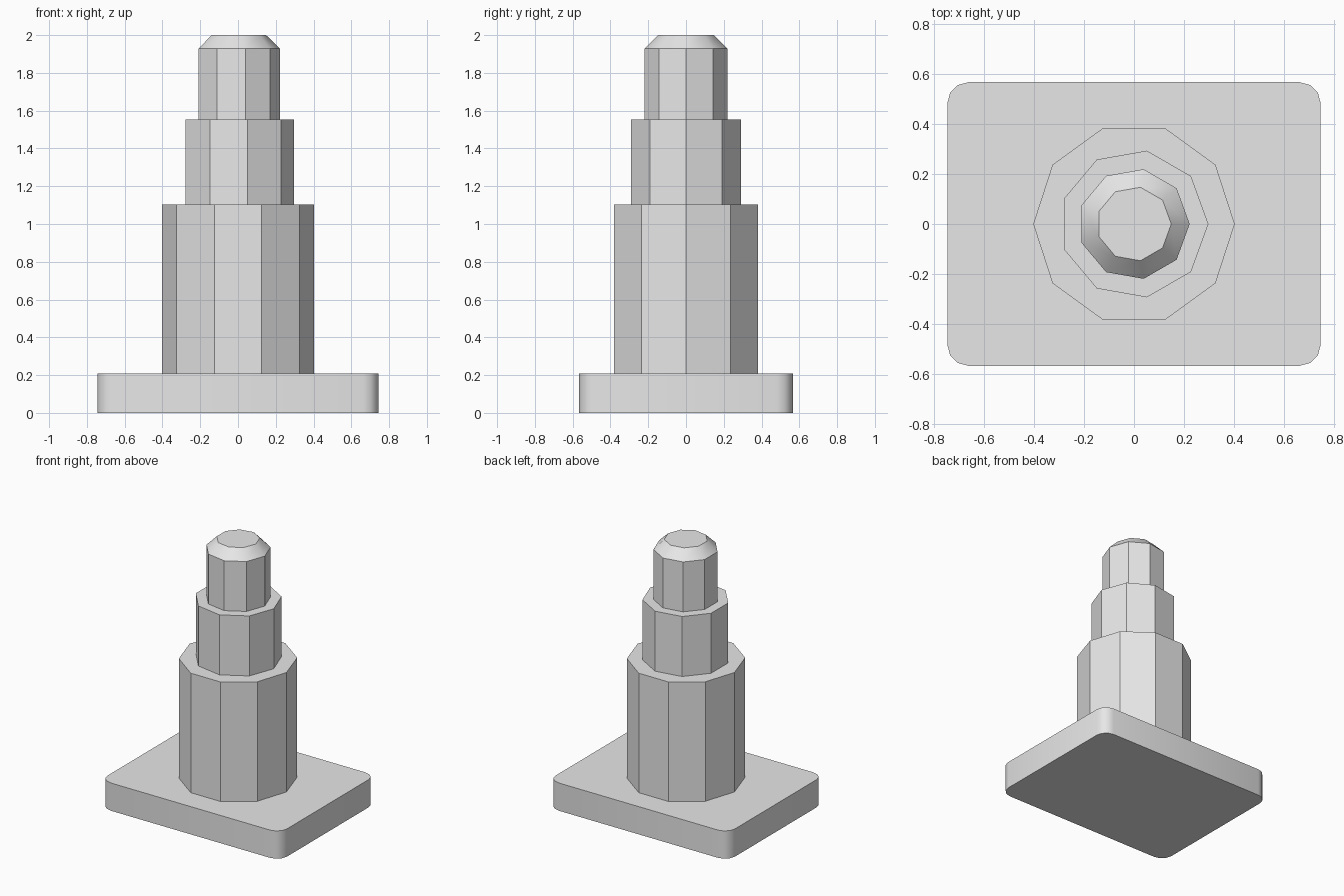
import bpy
import bmesh
import math

cube = bpy.data.objects.get("Cube")
if cube:
    bpy.data.objects.remove(cube, do_unlink=True)

grey = bpy.data.materials.new("light_grey")
grey.use_nodes = True
grey.diffuse_color = (0.8, 0.8, 0.8, 1)
grey.node_tree.nodes["Principled BSDF"].inputs["Base Color"].default_value = (0.8, 0.8, 0.8, 1)


def prism(name, outline, rings, angle):
    """Closed solid from a flat outline, scaled at each (height, scale) ring."""
    bm = bmesh.new()
    loops = [[bm.verts.new((x * s, y * s, z)) for x, y in outline] for z, s in rings]
    n = len(outline)
    for low, high in zip(loops, loops[1:]):
        for i in range(n):
            j = (i + 1) % n
            bm.faces.new((low[i], low[j], high[j], high[i]))
    bm.faces.new(loops[0][::-1])
    bm.faces.new(loops[-1])
    mesh = bpy.data.meshes.new(name)
    bm.to_mesh(mesh)
    bm.free()
    mesh.materials.append(grey)
    obj = bpy.data.objects.new(name, mesh)
    bpy.context.collection.objects.link(obj)
    bpy.ops.object.select_all(action="DESELECT")
    obj.select_set(True)
    bpy.context.view_layer.objects.active = obj
    bpy.ops.object.shade_smooth_by_angle(angle=math.radians(angle))
    return obj


def polygon(sides, radius):
    return [(radius * math.cos(math.tau * i / sides), radius * math.sin(math.tau * i / sides))
            for i in range(sides)]


def rounded_rectangle(half_x, half_y, radius, steps):
    points = []
    for quarter, (sx, sy) in enumerate(((1, 1), (-1, 1), (-1, -1), (1, -1))):
        for i in range(steps + 1):
            a = math.pi / 2 * (quarter + i / steps)
            points.append((sx * (half_x - radius) + radius * math.cos(a),
                           sy * (half_y - radius) + radius * math.sin(a)))
    return points


# Base plate with rounded upright corners
prism("base_plate", rounded_rectangle(0.745, 0.566, 0.084, 3), [(0, 1), (0.208, 1)], 35)

# Stepped column
prism("lower_column", polygon(10, 0.402), [(0.208, 1), (1.104, 1)], 30)
prism("middle_column", polygon(9, 0.297), [(1.104, 1), (1.554, 1)], 30)

# Top section with chamfered end
prism("top_column", polygon(9, 0.222), [(1.554, 1), (1.928, 1), (2, 0.67)], 30)
